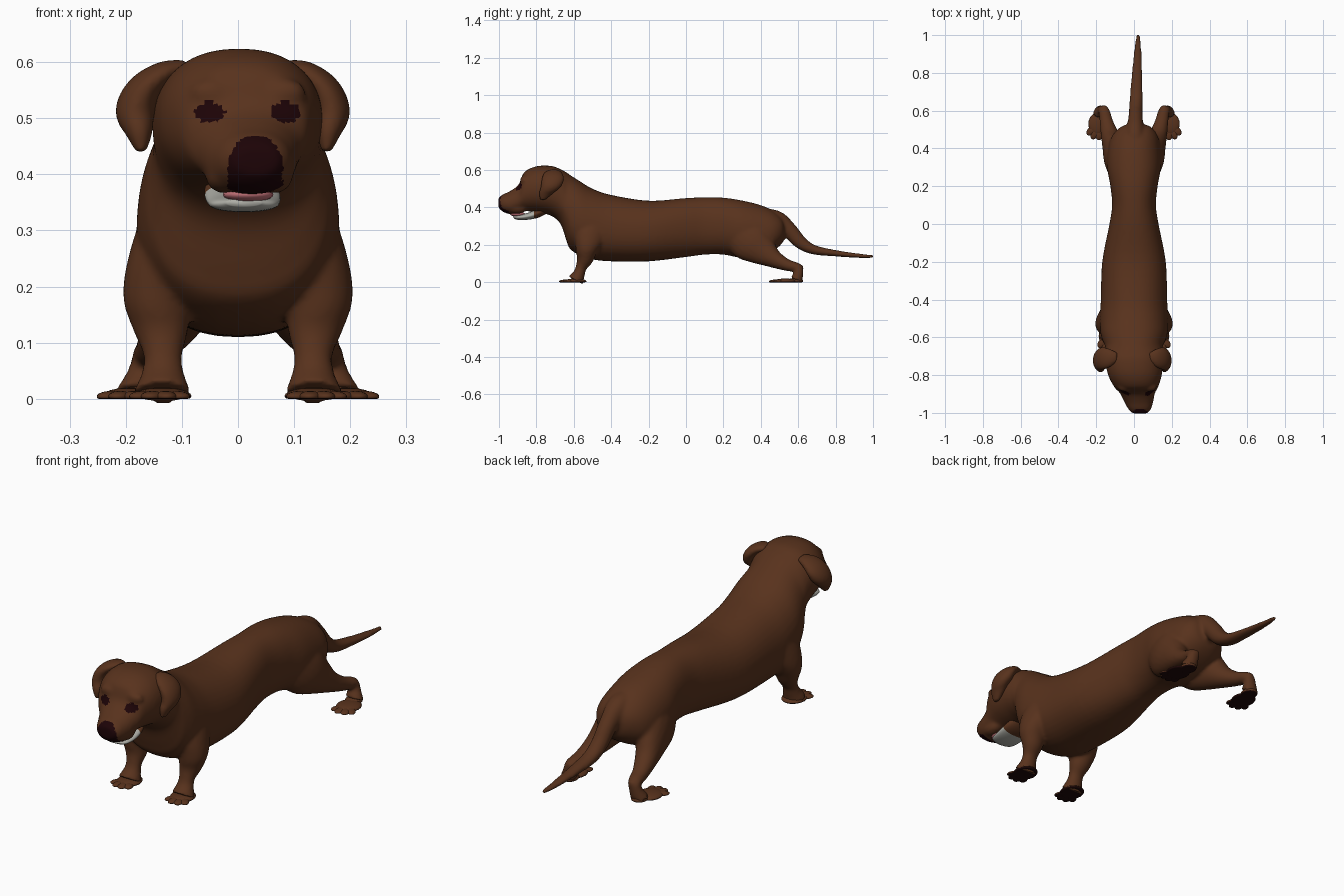
import bpy, bmesh, math
from mathutils import Vector, Matrix

cube = bpy.data.objects.get("Cube")
if cube:
    bpy.data.objects.remove(cube)


def material(name, rgb):
    m = bpy.data.materials.new(name)
    m.use_nodes = True
    m.diffuse_color = (*rgb, 1)
    for node in m.node_tree.nodes:
        if node.type == 'BSDF_PRINCIPLED':
            node.inputs["Base Color"].default_value = (*rgb, 1)
            node.inputs["Roughness"].default_value = 0.8
    return m


FUR = material("brown fur", (0.098, 0.032, 0.012))
NOSE = material("dark nose", (0.012, 0.001, 0.002))
SOLE = material("dark sole", (0.012, 0.002, 0.002))
JAW = material("pale jaw", (0.42, 0.42, 0.38))
TONGUE = material("pink tongue", (0.52, 0.16, 0.18))


def smooth_rows(rows, steps=5):
    """Pass a flowing curve through rows of numbers."""
    out, last = [], len(rows) - 1
    for i in range(last):
        near = [rows[max(0, min(last, i + k))] for k in (-1, 0, 1, 2)]
        for s in range(steps):
            t = s / steps
            out.append([b + 0.5 * ((c - a) * t + (2*a - 5*b + 4*c - d) * t**2
                                   + (3*b - a - 3*c + d) * t**3)
                        for a, b, c, d in zip(*near)])
    return out + [list(rows[-1])]


def skin(bm, rings):
    """Join rings of points into a closed skin."""
    loops = [[bm.verts.new(p) for p in ring] for ring in rings]
    n = len(loops[0])
    for a, b in zip(loops, loops[1:]):
        for i in range(n):
            j = (i + 1) % n
            bm.faces.new((a[i], a[j], b[j], b[i]))
    bm.faces.new(loops[0])
    bm.faces.new(loops[-1])


def trunk(bm, rows, n=40):
    """Rows: y, bottom, top, half width, sideways shift, pear shape."""
    rings = []
    for y, low, high, half, shift, pear in smooth_rows(rows):
        ring = []
        for i in range(n):
            a = math.tau * i / n
            c, s = math.cos(a), math.sin(a)
            x = math.copysign(abs(c) ** 0.88, c) * half * (1 - pear * s)
            z = (low + high) / 2 + math.copysign(abs(s) ** 0.92, s) * (high - low) / 2
            ring.append((x + shift, y, z))
        rings.append(ring)
    skin(bm, rings)


def tube(bm, rows, side=Vector((1, 0, 0)), sx=1, n=20):
    """Rows: x, y, z, radius along the side axis, radius across it."""
    rows = smooth_rows(rows)
    pts = [Vector(r[:3]) for r in rows]
    rings = []
    for i, r in enumerate(rows):
        along = pts[min(i + 1, len(pts) - 1)] - pts[max(i - 1, 0)]
        across = along.cross(side).normalized()
        ring = []
        for k in range(n):
            a = math.tau * k / n
            p = pts[i] + side * r[3] * math.cos(a) + across * r[4] * math.sin(a)
            ring.append((p.x * sx, p.y, p.z))
        rings.append(ring)
    skin(bm, rings)


def ball(bm, place, size, turn=0):
    m = Matrix.Translation(place) @ Matrix.Rotation(turn, 4, 'Z') @ Matrix.Diagonal((*size, 1))
    bmesh.ops.create_uvsphere(bm, u_segments=20, v_segments=12, radius=1, matrix=m)


def finish(name, bm, mats, rule=None, voxel=0):
    bmesh.ops.recalc_face_normals(bm, faces=bm.faces[:])
    mesh = bpy.data.meshes.new(name)
    bm.to_mesh(mesh)
    bm.free()
    obj = bpy.data.objects.new(name, mesh)
    bpy.context.scene.collection.objects.link(obj)
    if voxel:
        # blend overlapping parts into one skin
        blend = obj.modifiers.new("blend", 'REMESH')
        blend.mode = 'VOXEL'
        blend.voxel_size = voxel
        relax = obj.modifiers.new("relax", 'SMOOTH')
        relax.factor, relax.iterations = 0.5, 6
        graph = bpy.context.evaluated_depsgraph_get()
        mesh = bpy.data.meshes.new_from_object(obj.evaluated_get(graph))
        obj.modifiers.clear()
        obj.data = mesh
    mesh.materials.clear()
    for m in mats:
        mesh.materials.append(m)
    for p in mesh.polygons:
        p.use_smooth = True
        p.material_index = rule(p.center, p.normal) if rule else 0


# Body: head, neck and torso in one sweep, then legs and tail
bm = bmesh.new()
trunk(bm, [
    (-1.003, .40, .45, .038, .032, 0), (-.98, .378, .469, .06, .03, 0),
    (-.94, .364, .488, .077, .025, .05), (-.895, .375, .522, .093, .018, .05),
    (-.865, .38, .588, .115, .012, 0), (-.80, .375, .62, .142, .005, 0),
    (-.72, .355, .622, .152, 0, 0), (-.67, .31, .604, .15, 0, 0),
    (-.64, .225, .588, .155, 0, .06), (-.62, .178, .574, .165, 0, .08),
    (-.57, .145, .542, .178, 0, .08), (-.5, .122, .50, .18, 0, .08),
    (-.4, .112, .467, .175, 0, .08), (-.2, .112, .436, .168, 0, .05),
    (0, .135, .45, .13, 0, 0), (.1, .148, .454, .116, 0, 0),
    (.2, .148, .452, .125, 0, 0), (.3, .13, .437, .142, 0, .05),
    (.4, .14, .412, .137, 0, .1), (.47, .17, .38, .118, .005, .1),
    (.515, .21, .34, .078, .01, 0), (.53, .25, .29, .03, .01, 0)])
for s in (-1, 1):
    # front leg
    tube(bm, [(.10, -.46, .34, .065, .09), (.132, -.51, .25, .064, .085),
              (.145, -.53, .18, .06, .062), (.138, -.54, .125, .05, .045),
              (.134, -.56, .08, .035, .03), (.134, -.572, .045, .038, .032),
              (.135, -.59, .01, .052, .045)], sx=s)
    # hind leg
    tube(bm, [(.06, .27, .29, .07, .10), (.085, .34, .225, .074, .115),
              (.105, .405, .172, .062, .085), (.125, .47, .125, .05, .05),
              (.145, .54, .092, .037, .032), (.158, .597, .076, .031, .026),
              (.168, .602, .048, .03, .025), (.178, .59, .013, .042, .034)], sx=s)
    # point of the hock
    ball(bm, (s * .158, .61, .076), (.022, .02, .02))
    # heavy upper lip
    ball(bm, (.02 + s * .044, -.905, .396), (.034, .055, .03))
    # brow above the eye
    ball(bm, (.017 + s * .064, -.862, .545), (.04, .026, .026))
# tail
tube(bm, [(.005, .37, .345, .07, .05), (.005, .48, .335, .05, .05),
          (.008, .555, .275, .039, .042), (.01, .61, .215, .036, .036),
          (.012, .68, .175, .034, .026), (.016, .8, .155, .028, .017),
          (.02, .92, .142, .02, .012), (.022, 1.002, .137, .01, .009)])


def face_colour(c, n):
    # nose pad, narrower at the top, and two eyes
    reach = .049 - max(0, c.z - .43) * .5
    if c.y < -.948 and abs((c.x - .031) / reach) ** 4 + abs((c.z - .412) / .056) ** 4 < 1:
        return 1
    for ex in (-.05, .085):
        if c.y < -.8 and ((c.x - ex) / .027) ** 2 + ((c.z - .511) / .018) ** 2 < 1:
            return 1
    return 0


finish("body", bm, [FUR, NOSE], face_colour, voxel=.008)

# Hanging ears, folded close to the head
for name, s in (("right_ear", -1.05), ("left_ear", .96)):
    bm = bmesh.new()
    tube(bm, [(.085, -.705, .59, .025, .014), (.125, -.71, .58, .05, .022),
              (.16, -.712, .55, .06, .03), (.174, -.722, .512, .054, .034),
              (.168, -.748, .476, .038, .024), (.164, -.766, .44, .014, .009)],
         side=Vector((0, 1, 0)), sx=s)
    finish(name, bm, [FUR], voxel=.006)

# Open lower jaw and tongue
bm = bmesh.new()
trunk(bm, [(-.922, .343, .356, .03, .01, 0), (-.9, .334, .36, .056, .01, 0),
           (-.85, .334, .37, .065, .01, 0), (-.79, .345, .395, .066, .006, 0),
           (-.74, .37, .42, .05, 0, 0)])
finish("lower_jaw", bm, [JAW, FUR], lambda c, n: int(c.y > -.81))
bm = bmesh.new()
ball(bm, (.018, -.9, .364), (.045, .04, .014))
finish("tongue", bm, [TONGUE])

# Flat paws with four toes and dark soles
for label, px, py, aim in (("front", .135, -.592, .1), ("hind", .19, .53, .15)):
    for hand, s in (("right", -1), ("left", 1)):
        bm = bmesh.new()
        ball(bm, (s * px, py, .005), (.052, .06, .015))
        if label == "hind":
            ball(bm, (s * (px - .013), py + .055, .007), (.036, .042, .016))
        for k in range(4):
            a = s * aim + (k - 1.5) * .42
            reach = .05 if k in (0, 3) else .055
            ball(bm, (s * px + math.sin(a) * reach, py - math.cos(a) * reach, .004),
                 (.02, .032, .01), a)
        for v in bm.verts:
            v.co.z = max(v.co.z, 0)
        finish(f"{hand}_{label}_paw", bm, [FUR, SOLE],
               lambda c, n: int(n.z < -.4 or c.z < .001))
